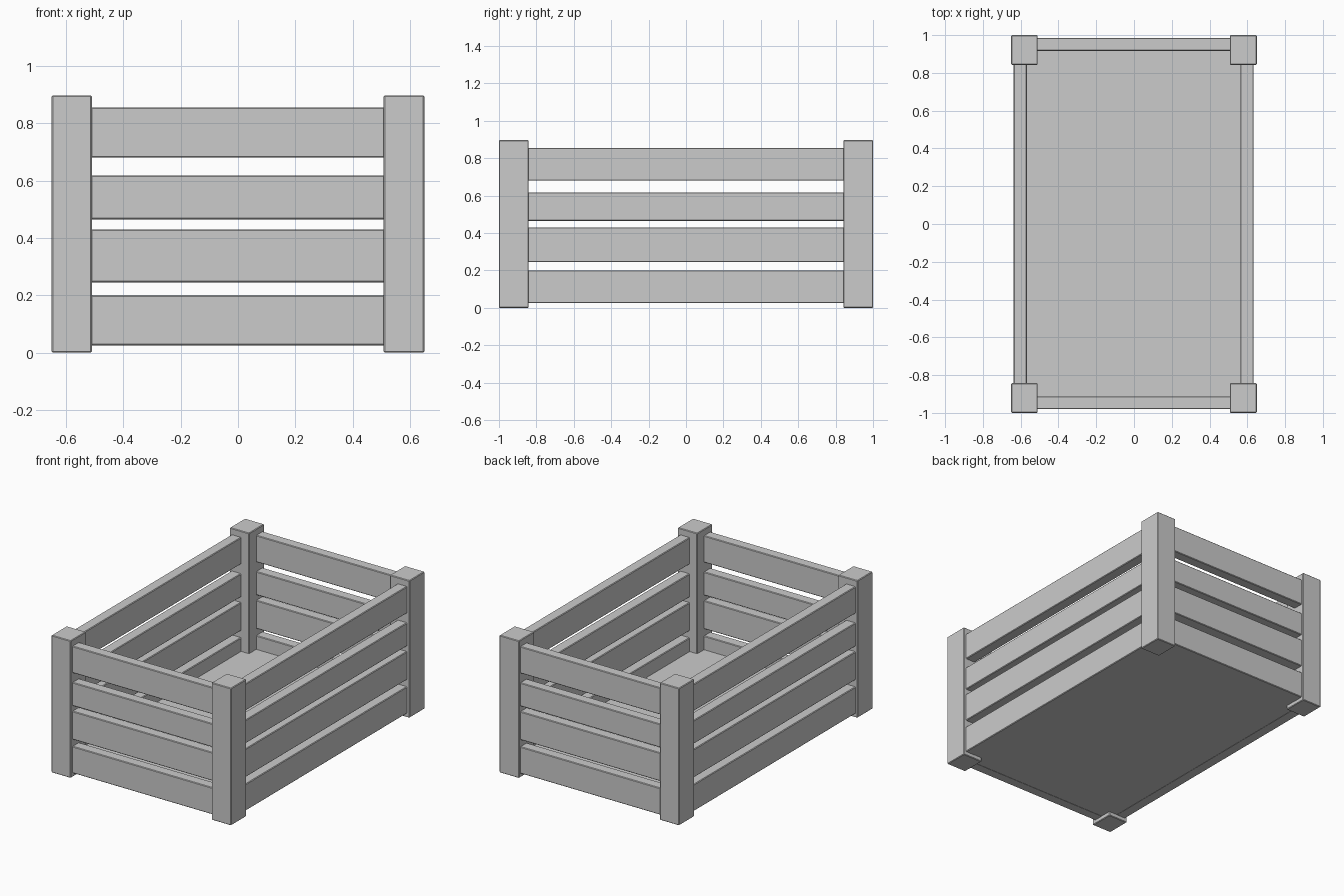
import bpy

if "Cube" in bpy.data.objects:
    bpy.data.objects.remove(bpy.data.objects["Cube"])


def box(name, x, y, z, bevel=0.004):
    """Bevelled box from (min, max) ranges on each axis."""
    bpy.ops.mesh.primitive_cube_add(size=1, location=[(r[0] + r[1]) / 2 for r in (x, y, z)])
    ob = bpy.context.object
    ob.name = name
    ob.scale = [r[1] - r[0] for r in (x, y, z)]
    bpy.ops.object.transform_apply(location=False, rotation=False, scale=True)
    if bevel:
        mod = ob.modifiers.new("Bevel", "BEVEL")
        mod.width = bevel
        mod.segments = 1
    return ob


# Corner posts
for side, x in (("left", (-0.65, -0.51)), ("right", (0.508, 0.65))):
    box(f"front_{side}_post", x, (-1.0, -0.842), (0, 0.897))
    box(f"back_{side}_post", x, (0.842, 1.0), (0, 0.897))

# Slats on all four sides, bottom to top
rows = [(0.025, 0.20), (0.245, 0.43), (0.465, 0.618), (0.68, 0.855)]
for i, z in enumerate(rows, 1):
    box(f"front_slat_{i}", (-0.53, 0.53), (-0.98, -0.912), z)
    box(f"back_slat_{i}", (-0.53, 0.53), (0.917, 0.985), z)
    box(f"left_slat_{i}", (-0.637, -0.567), (-0.86, 0.86), z)
    box(f"right_slat_{i}", (0.563, 0.633), (-0.86, 0.86), z)

# Floor panel
box("floor", (-0.58, 0.58), (-0.93, 0.93), (0.026, 0.11), bevel=0)
